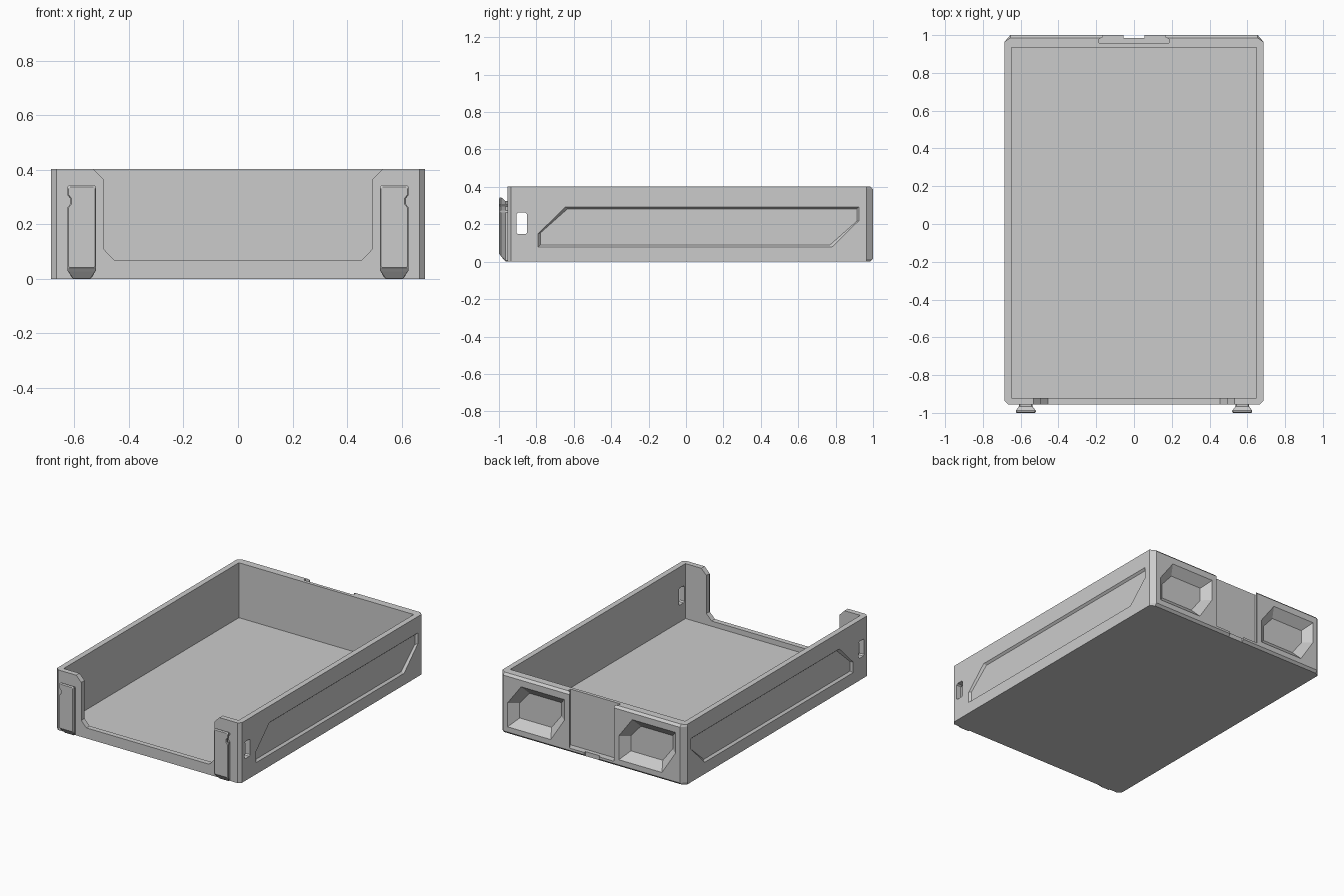
import bpy, bmesh

if "Cube" in bpy.data.objects:
    bpy.data.objects.remove(bpy.data.objects["Cube"])


def loft(name, rings):
    """Closed solid skinned through rings with equal point counts."""
    bm = bmesh.new()
    loops = [[bm.verts.new(p) for p in r] for r in rings]
    n = len(loops[0])
    for a, b in zip(loops, loops[1:]):
        for i in range(n):
            j = (i + 1) % n
            bm.faces.new((a[i], a[j], b[j], b[i]))
    bm.faces.new(loops[0])
    bm.faces.new(loops[-1])
    bmesh.ops.recalc_face_normals(bm, faces=bm.faces[:])
    me = bpy.data.meshes.new(name)
    bm.to_mesh(me)
    bm.free()
    ob = bpy.data.objects.new(name, me)
    bpy.context.collection.objects.link(ob)
    return ob


def on_x(pts, x):
    return [(x, a, b) for a, b in pts]


def on_y(pts, y):
    return [(a, y, b) for a, b in pts]


def on_z(pts, z):
    return [(a, b, z) for a, b in pts]


def rect(x0, x1, y0, y1, c=0.0):
    if c == 0:
        return [(x0, y0), (x1, y0), (x1, y1), (x0, y1)]
    return [(x0 + c, y0), (x1 - c, y0), (x1, y0 + c), (x1, y1 - c),
            (x1 - c, y1), (x0 + c, y1), (x0, y1 - c), (x0, y0 + c)]


def shrink(pts, d):
    lo = [min(p[k] for p in pts) for k in (0, 1)]
    hi = [max(p[k] for p in pts) for k in (0, 1)]
    return [tuple((lo[k] + hi[k]) / 2 + (p[k] - (lo[k] + hi[k]) / 2)
                  * (1 - 2 * d / (hi[k] - lo[k])) for k in (0, 1)) for p in pts]


def cut(target, cutter):
    cutter.hide_render = True
    m = target.modifiers.new("cut", 'BOOLEAN')
    m.operation = 'DIFFERENCE'
    m.solver = 'EXACT'
    m.object = cutter
    bpy.context.view_layer.objects.active = target
    bpy.ops.object.modifier_apply(modifier=m.name)
    bpy.data.objects.remove(cutter)


# Tray block: clipped corners, chamfered rear top and bottom edges
def plan(back):
    return [(-0.665, -0.955), (0.665, -0.955), (0.685, -0.935), (0.685, 0.965),
            (0.655, back), (-0.655, back), (-0.685, 0.965), (-0.685, -0.935)]


tray = loft("tray_body", [on_z(plan(b), z) for z, b in
                          ((0, 0.985), (0.015, 1.0), (0.388, 1.0), (0.403, 0.985))])

# Interior
inside = rect(-0.648, 0.648, -0.92, 0.935)
cut(tray, loft("interior_cutter", [on_z(inside, 0.035), on_z(inside, 0.6)]))

# Front opening
opening = [(-0.455, 0.07), (0.455, 0.07), (0.493, 0.11), (0.493, 0.365),
           (0.531, 0.403), (0.531, 0.6), (-0.531, 0.6), (-0.531, 0.403),
           (-0.493, 0.365), (-0.493, 0.11)]
cut(tray, loft("opening_cutter", [on_y(opening, -1.1), on_y(opening, -0.9)]))

# Side slots and recessed side panels
panel = [(-0.79, 0.078), (0.78, 0.078), (0.925, 0.22), (0.925, 0.293),
         (-0.645, 0.293), (-0.79, 0.15)]
slot = rect(-0.907, -0.85, 0.148, 0.262, 0.008)
cut(tray, loft("slot_cutter", [on_x(slot, -1), on_x(slot, 1)]))
for s in (-1, 1):
    cut(tray, loft("panel_cutter", [on_x(panel, s * 0.8), on_x(panel, s * 0.685),
                                    on_x(shrink(panel, 0.012), s * 0.671)]))

# Rear tapered pockets
for c in (-0.412, 0.412):
    pocket = [(c - 0.11, 0.05), (c + 0.21, 0.05), (c + 0.21, 0.21),
              (c + 0.11, 0.345), (c - 0.21, 0.345), (c - 0.21, 0.205)]
    cut(tray, loft("pocket_cutter", [on_y(pocket, 1.1), on_y(pocket, 1.0),
                                     on_y(shrink(pocket, 0.055), 0.95)]))

# Rear undercut channel with a finger notch in its bottom lip
channel = [(-0.165, 1.1), (-0.165, 0.99), (-0.185, 0.98), (-0.185, 0.957),
           (0.185, 0.957), (0.185, 0.98), (0.165, 0.99), (0.165, 1.1)]
cut(tray, loft("channel_cutter", [on_z(channel, 0.03), on_z(channel, 0.6)]))
notch = rect(-0.055, 0.055, 0.985, 1.1)
cut(tray, loft("notch_cutter", [on_z(notch, -0.1), on_z(notch, 0.1)]))

# Front dovetail clips: tapered neck, sloped foot, small notch on outer edge
def clip_outline(s, half, bottom, top):
    c = 0.573
    o = c + half
    pts = [(c - half + 0.004, bottom), (o - 0.004, bottom), (o, bottom + 0.004),
           (o, 0.262), (o - 0.01, 0.274), (o - 0.01, 0.296), (o, 0.308),
           (o, top - 0.006), (o - 0.006, top), (c - half + 0.006, top),
           (c - half, top - 0.006), (c - half, bottom + 0.004)]
    return [(s * x, z) for x, z in pts]


for s, side in ((-1, "left"), (1, "right")):
    loft("front_clip_" + side, [
        on_y(clip_outline(s, half, bottom, top), y) for y, half, bottom, top in
        ((-0.95, 0.036, 0.002, 0.325), (-0.966, 0.036, 0.002, 0.325),
         (-0.988, 0.053, 0.028, 0.344), (-0.995, 0.053, 0.037, 0.344),
         (-1.0, 0.048, 0.042, 0.337))])
